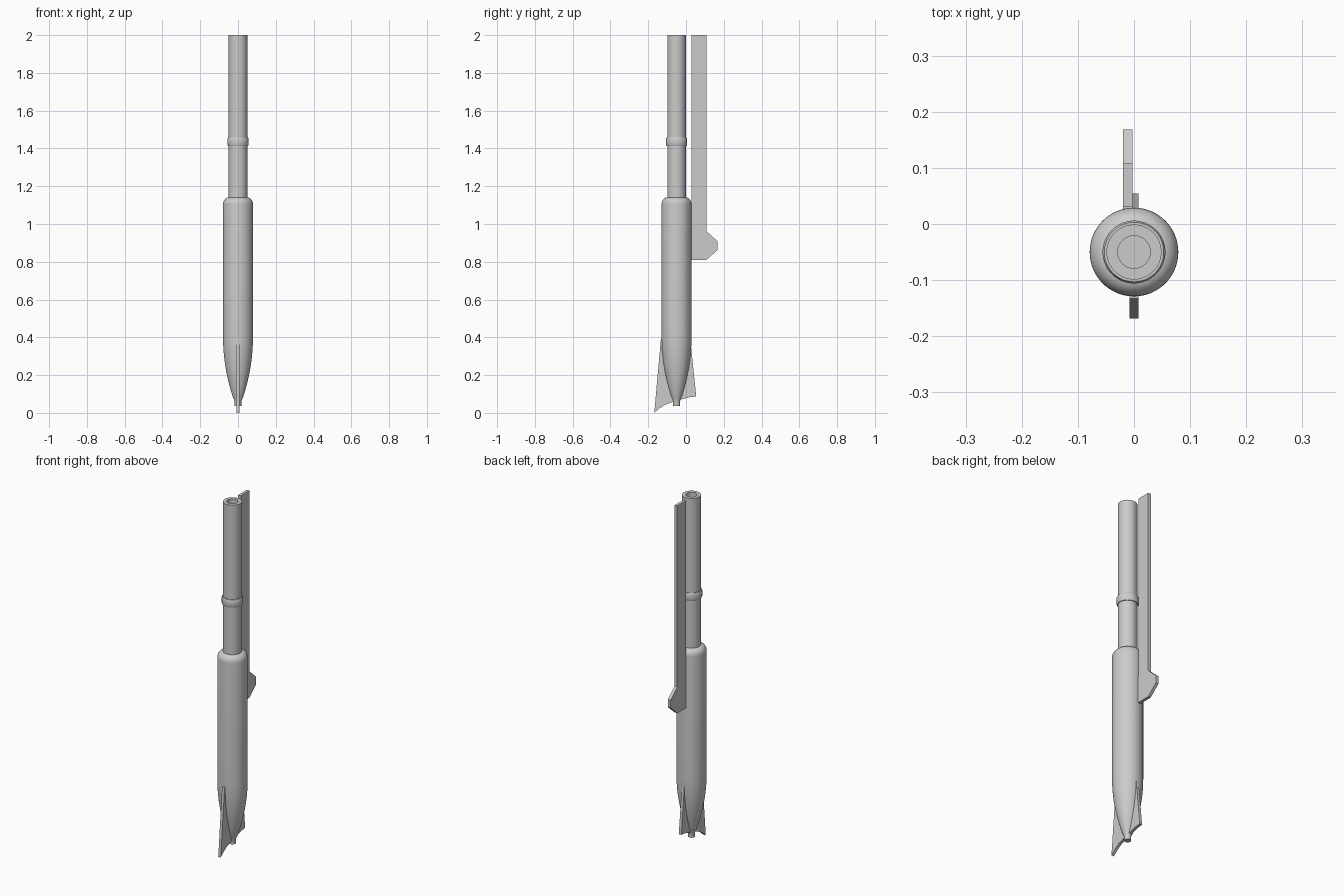
import bpy, bmesh, math

cube = bpy.data.objects.get("Cube")
if cube:
    bpy.data.objects.remove(cube, do_unlink=True)

AXIS_Y = -0.05
BODY_R = 0.079

grey = bpy.data.materials.new("light_grey")
grey.use_nodes = True
colour = (0.6, 0.6, 0.6, 1)
grey.diffuse_color = colour
grey.node_tree.nodes["Principled BSDF"].inputs["Base Color"].default_value = colour


def add_object(name, bm):
    bmesh.ops.recalc_face_normals(bm, faces=bm.faces)
    mesh = bpy.data.meshes.new(name)
    bm.to_mesh(mesh)
    bm.free()
    mesh.materials.append(grey)
    obj = bpy.data.objects.new(name, mesh)
    bpy.context.collection.objects.link(obj)
    return obj


def lathe(name, profile, steps=64):
    """Spin a (radius, z) profile about the body axis."""
    bm = bmesh.new()
    verts = [bm.verts.new((r, AXIS_Y, z)) for r, z in profile]
    edges = [bm.edges.new(pair) for pair in zip(verts, verts[1:])]
    bmesh.ops.spin(bm, geom=verts + edges, cent=(0, AXIS_Y, 0), axis=(0, 0, 1),
                   angle=math.tau, steps=steps)
    bmesh.ops.remove_doubles(bm, verts=bm.verts, dist=1e-5)
    obj = add_object(name, bm)
    bpy.ops.object.select_all(action='DESELECT')
    obj.select_set(True)
    bpy.context.view_layer.objects.active = obj
    bpy.ops.object.shade_smooth_by_angle(angle=math.radians(35))
    return obj


def plate(name, outline, x0, x1):
    """Extrude a (y, z) outline from x0 to x1."""
    bm = bmesh.new()
    face = bm.faces.new([bm.verts.new((x0, y, z)) for y, z in outline])
    out = bmesh.ops.extrude_face_region(bm, geom=[face])
    moved = [v for v in out["geom"] if isinstance(v, bmesh.types.BMVert)]
    bmesh.ops.translate(bm, verts=moved, vec=(x1 - x0, 0, 0))
    return add_object(name, bm)


# Main body: tail stub, curved tail cone, straight side, rounded shoulder
body = [(0, 0.037), (0.018, 0.037), (0.018, 0.062)]
for i in range(1, 17):
    t = 1 - i / 16
    body.append((BODY_R - 0.059 * t ** 2, 0.4 - 0.338 * t))
for i in range(9):
    a = math.radians(90 * i / 8)
    body.append((0.048 + 0.031 * math.cos(a), 1.105 + 0.036 * math.sin(a)))
body.append((0, 1.141))
lathe("main_body", body)

# Hollow upper tube
lathe("upper_tube", [(0, 1.13), (0.049, 1.13), (0.049, 2.0), (0.029, 2.0),
                     (0.029, 1.85), (0, 1.85)])

# Collar ring with bevelled edges
lathe("tube_collar", [(0.047, 1.413), (0.053, 1.413), (0.056, 1.419),
                      (0.056, 1.452), (0.053, 1.458), (0.047, 1.458)])

# Tail fins
plate("front_fin", [(-0.05, 0.4), (-0.133, 0.39), (-0.168, 0.0),
                    (-0.14, 0.024), (-0.11, 0.043), (-0.05, 0.066)], -0.008, 0.008)
plate("back_fin", [(-0.05, 0.4), (0.023, 0.39), (0.054, 0.087),
                   (0.02, 0.083), (-0.01, 0.075), (-0.05, 0.064)], -0.008, 0.008)

# Side strip and its bracket
plate("long_strip", [(0.03, 0.96), (0.108, 0.96), (0.108, 2.0), (0.03, 2.0)],
      -0.02, -0.003)
plate("strip_bracket", [(0.02, 0.81), (0.108, 0.81), (0.168, 0.863),
                        (0.168, 0.908), (0.108, 0.962), (0.02, 0.962)],
      -0.02, -0.003)
